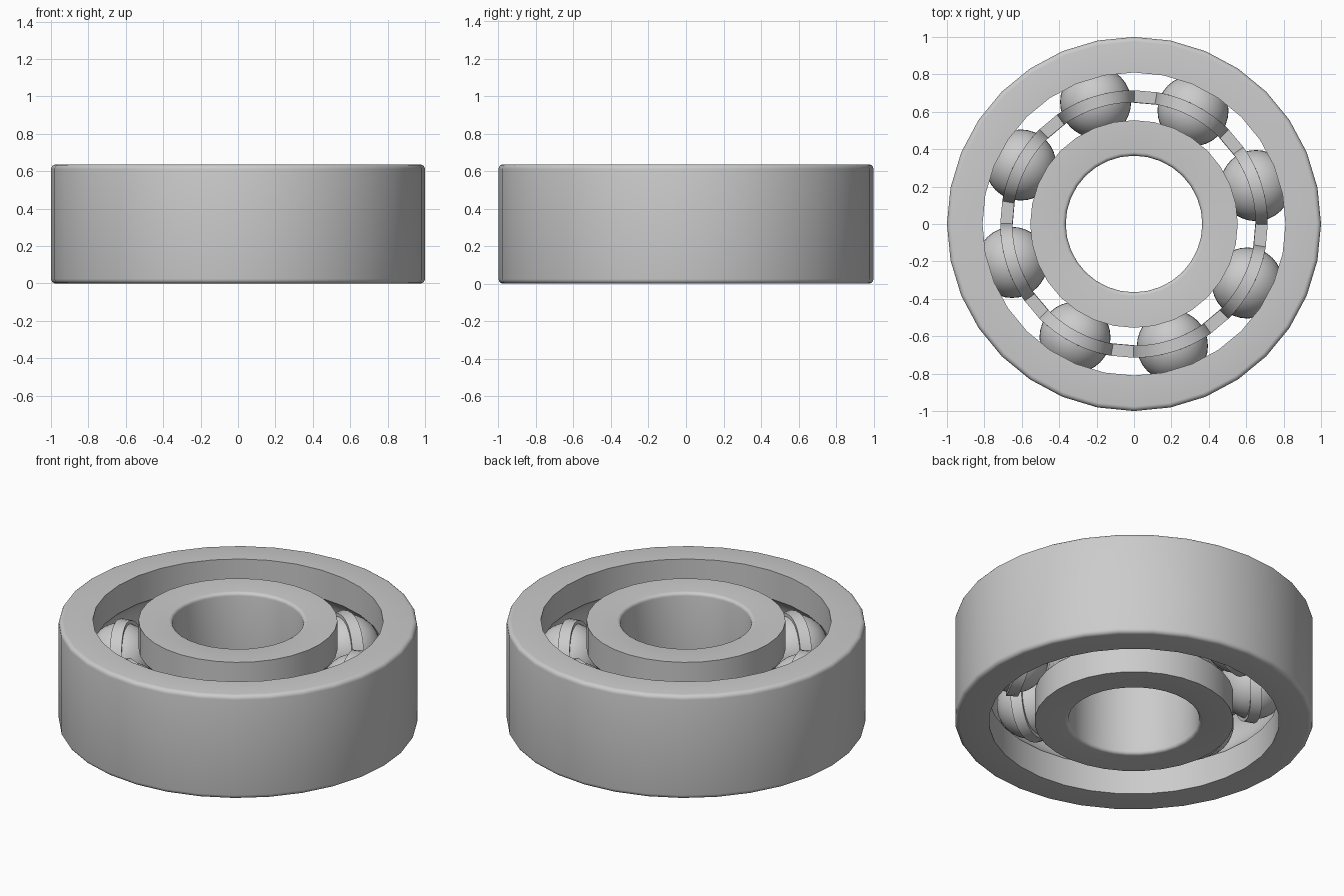
import bpy, bmesh
from math import sin, cos, pi, radians, asin
from mathutils import Vector

if "Cube" in bpy.data.objects:
    bpy.data.objects.remove(bpy.data.objects["Cube"])

HEIGHT = 0.636
MID = HEIGHT / 2
PITCH = 0.683           # radius of the circle of ball centres
BALL = 0.19
GROOVE = 0.193
COUNT = 8
FIRST = radians(17.5)

steel = bpy.data.materials.new("steel grey")
steel.use_nodes = True
steel.diffuse_color = (0.6, 0.6, 0.6, 1)
steel.node_tree.nodes["Principled BSDF"].inputs["Base Color"].default_value = (0.6, 0.6, 0.6, 1)


def finish(name, bm):
    """Turn a bmesh centred on the mid plane into a shaded object."""
    bmesh.ops.recalc_face_normals(bm, faces=bm.faces)
    mesh = bpy.data.meshes.new(name)
    bm.to_mesh(mesh)
    bm.free()
    mesh.materials.append(steel)
    obj = bpy.data.objects.new(name, mesh)
    obj.location.z = MID
    bpy.context.collection.objects.link(obj)
    bpy.ops.object.select_all(action="DESELECT")
    obj.select_set(True)
    bpy.context.view_layer.objects.active = obj
    bpy.ops.object.shade_smooth_by_angle(angle=radians(30))
    return obj


def ring(name, plain, track, side, fillet, steps=32):
    """Race with a rounded plain wall and a ball groove in the track wall.
    side is 1 when the track lies outside the pitch circle, else -1."""
    profile = []
    for end in (-1, 1):
        for i in range(5):
            a = pi / 2 * (i / 4 if end > 0 else 1 - i / 4)
            profile.append((plain - side * fillet * (1 - cos(a)),
                            end * (MID - fillet * (1 - sin(a)))))
    profile.append((track, MID))
    edge = pi / 2 - asin(abs(track - PITCH) / GROOVE)
    for i in range(13):
        a = edge * (1 - i / 6)
        profile.append((PITCH + side * GROOVE * cos(a), GROOVE * sin(a)))
    profile.append((track, -MID))

    bm = bmesh.new()
    verts = [bm.verts.new((r, 0, z)) for r, z in profile]
    edges = [bm.edges.new((v, verts[i - 1])) for i, v in enumerate(verts)]
    bmesh.ops.spin(bm, geom=verts + edges, cent=(0, 0, 0), axis=(0, 0, 1),
                   angle=2 * pi, steps=steps, use_duplicate=False)
    bmesh.ops.remove_doubles(bm, verts=bm.verts, dist=0.0001)
    return finish(name, bm)


# Races
ring("outer_ring", 1.0, 0.81, 1, 0.025)
ring("inner_ring", 0.365, 0.555, -1, 0.02)

# Balls
for k in range(COUNT):
    bm = bmesh.new()
    bmesh.ops.create_uvsphere(bm, u_segments=32, v_segments=20, radius=BALL)
    ball = finish("ball_%d" % (k + 1), bm)
    a = FIRST + k * 2 * pi / COUNT
    ball.location = Vector((PITCH * cos(a), PITCH * sin(a), MID))

# Cage: upper half arches over each ball, lower half is mirrored
R_IN, R_OUT, WRAP, PLATE = 0.65, 0.715, 0.21, 0.02
STEPS = 14
bm = bmesh.new()
sections = []
for k in range(COUNT):
    for i in range(STEPS + 1):
        a = pi * (i / STEPS - 0.5)
        section = []
        for size, low in ((BALL, 0), (WRAP, PLATE)):
            t = FIRST + k * 2 * pi / COUNT + size * sin(a) / PITCH
            z = max(low, size * cos(a))
            section += [bm.verts.new((r * cos(t), r * sin(t), z)) for r in (R_IN, R_OUT)]
        sections.append((section, i == STEPS))
for n, (p, last) in enumerate(sections):
    q = sections[(n + 1) % len(sections)][0]
    for u, v in ((0, 2), (2, 3), (3, 1), (1, 0)):
        if not (last and (u, v) == (1, 0)):
            bm.faces.new((p[u], p[v], q[v], q[u]))
cage = finish("cage", bm)
mirror = cage.modifiers.new("lower half", "MIRROR")
mirror.use_axis = (False, False, True)
mirror.merge_threshold = 0.0005
